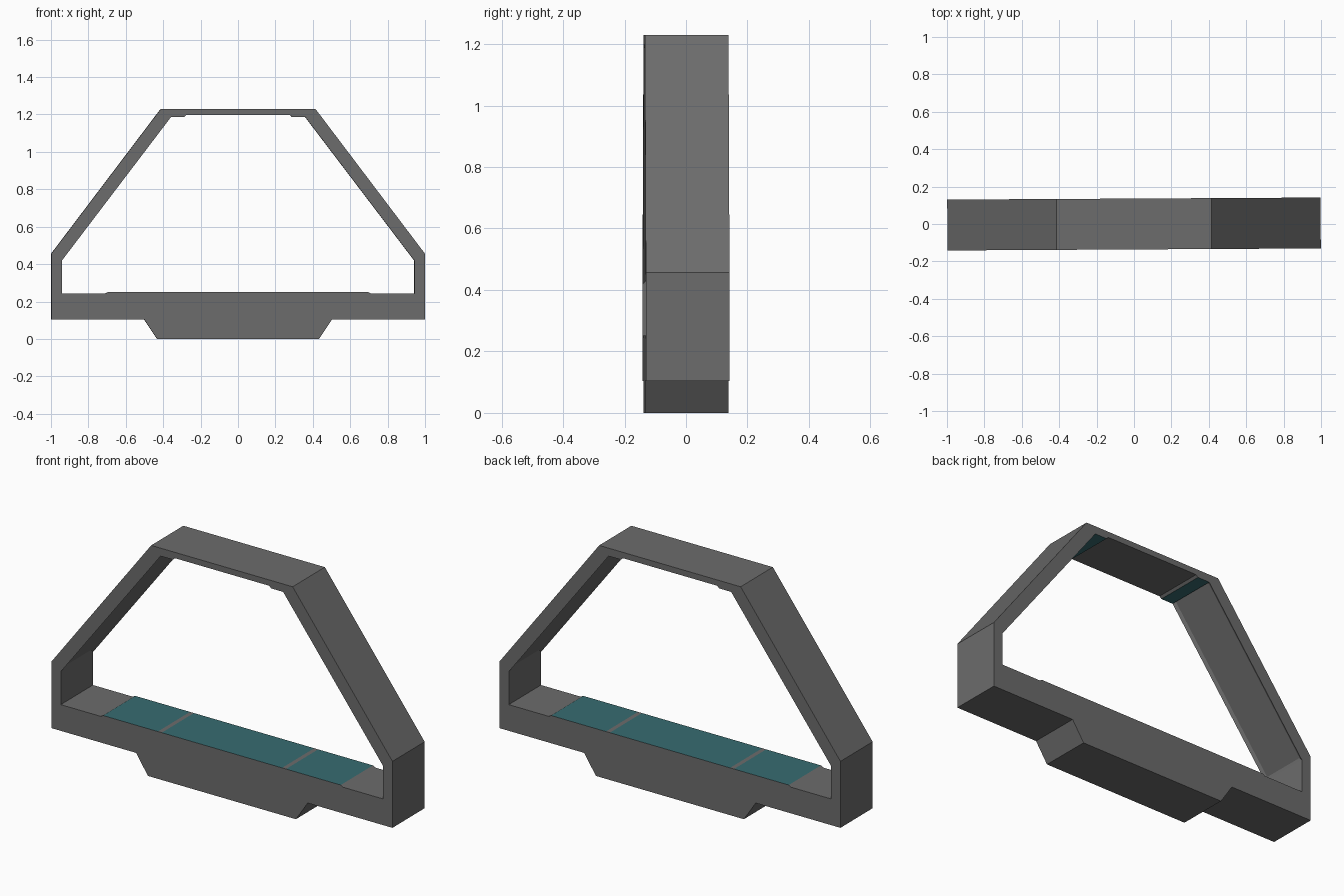
import bpy
import bmesh
from mathutils import Matrix

cube = bpy.data.objects.get("Cube")
if cube:
    bpy.data.objects.remove(cube, do_unlink=True)

DEPTH = 0.272
TURN = Matrix.Rotation(0.0055, 4, 'Z')   # the whole frame sits very slightly turned


def material(name, rgb):
    mat = bpy.data.materials.new(name)
    mat.use_nodes = True
    color = (*rgb, 1.0)
    mat.diffuse_color = color
    mat.node_tree.nodes["Principled BSDF"].inputs["Base Color"].default_value = color
    return mat


GREY = material("dark grey", (0.15, 0.15, 0.15))
TEAL = material("teal", (0.038, 0.15, 0.165))


def mirrored(half):
    """Close a right-hand half profile with its mirror image."""
    return half + [(-x, z) for x, z in reversed(half)]


def extruded(loops, depth=DEPTH):
    """Fill the area between closed x-z loops and extrude it along y."""
    bm = bmesh.new()
    for loop in loops:
        verts = [bm.verts.new((x, -depth / 2, z)) for x, z in loop]
        for a, b in zip(verts, verts[1:] + verts[:1]):
            bm.edges.new((a, b))
    bmesh.ops.triangle_fill(bm, edges=bm.edges[:], use_beauty=True)
    result = bmesh.ops.extrude_face_region(bm, geom=bm.faces[:], use_keep_orig=True)
    moved = [v for v in result["geom"] if isinstance(v, bmesh.types.BMVert)]
    bmesh.ops.translate(bm, verts=moved, vec=(0, depth, 0))
    bmesh.ops.recalc_face_normals(bm, faces=bm.faces[:])
    bm.normal_update()
    return bm


def finish(name, bm):
    mesh = bpy.data.meshes.new(name)
    mesh.materials.append(GREY)
    mesh.materials.append(TEAL)
    bm.transform(TURN)
    bm.to_mesh(mesh)
    bm.free()
    obj = bpy.data.objects.new(name, mesh)
    bpy.context.scene.collection.objects.link(obj)
    return obj


# Main ring with its stepped foot
outer = mirrored([(0.433, 0), (0.502, 0.104), (0.998, 0.104), (0.998, 0.457), (0.414, 1.229)])
inner = mirrored([(0.943, 0.243), (0.943, 0.418), (0.35, 1.198)])
bm = extruded([outer, inner])

# Shallow recess in the inside of each sloping arm
slopes = [f for f in bm.faces
          if f.normal.z < -0.3 and abs(f.normal.x) > 0.3 and f.calc_center_median().z > 0.5]
bmesh.ops.inset_individual(bm, faces=slopes, thickness=0.022, depth=-0.01)
finish("frame", bm)

# Floor panel: raised, bevelled ends, teal on top with two grey seams
floor = mirrored([(0.715, 0.24), (0.695, 0.251), (0.375, 0.251), (0.352, 0.251)])
bm = extruded([floor])
for face in bm.faces:
    x = abs(face.calc_center_median().x)
    if face.normal.z > 0.95 and not 0.35 < x < 0.376:
        face.material_index = 1
finish("floor_panel", bm)

# Ceiling pads in the upper corners, teal underneath
for side, name in ((1, "left_ceiling_pad"), (-1, "right_ceiling_pad")):
    pad = [(0.275, 1.199), (0.288, 1.187), (0.359, 1.187), (0.352, 1.199)]
    bm = extruded([[(side * x, z) for x, z in pad]])
    for face in bm.faces:
        if face.normal.z < -0.95:
            face.material_index = 1
    finish(name, bm)
